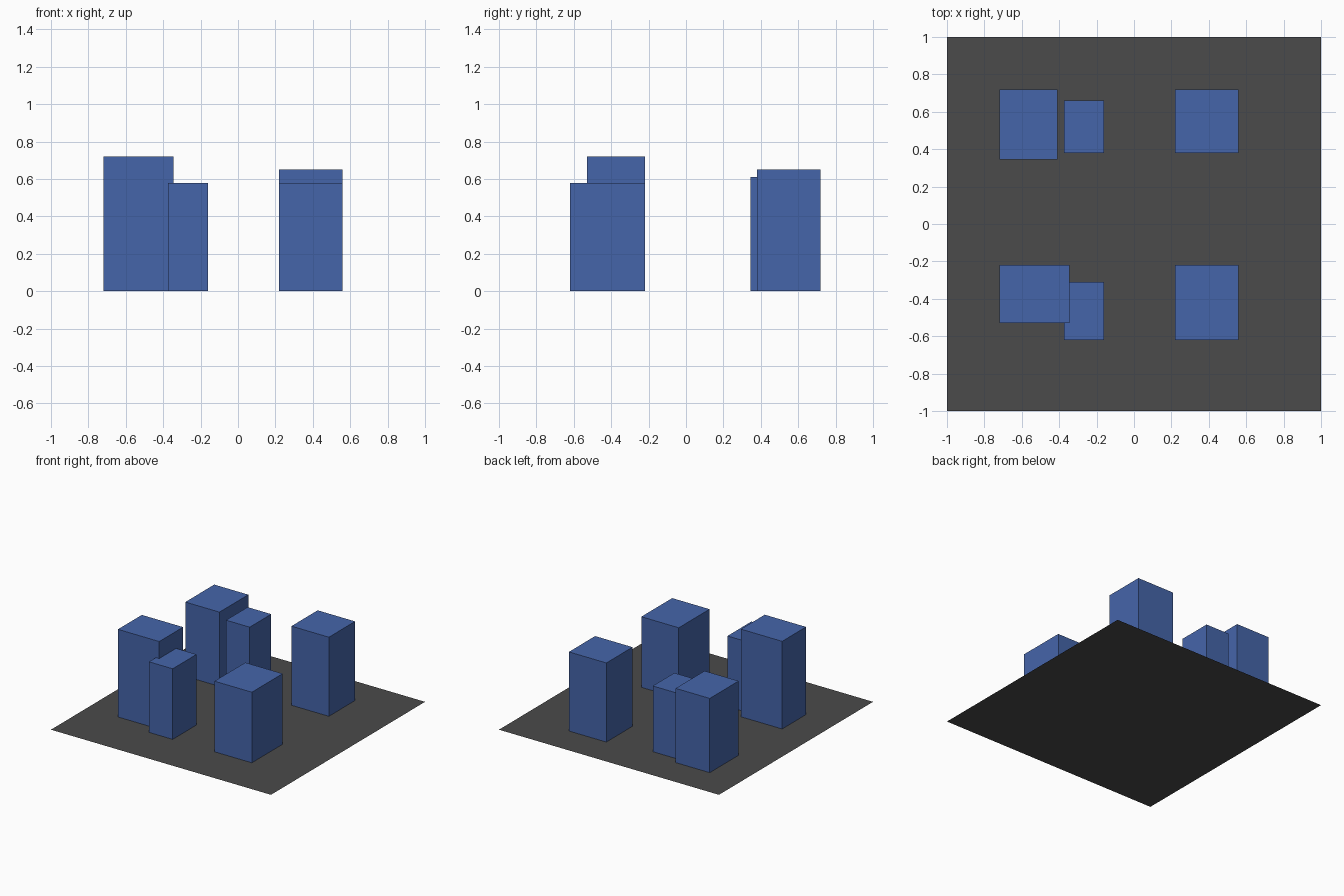
import bpy
import bmesh

if "Cube" in bpy.data.objects:
    bpy.data.objects.remove(bpy.data.objects["Cube"])


def material(name, color):
    mat = bpy.data.materials.new(name)
    mat.diffuse_color = color
    mat.use_nodes = True
    mat.node_tree.nodes["Principled BSDF"].inputs["Base Color"].default_value = mat.diffuse_color
    return mat


def add_object(name, bm, mat):
    mesh = bpy.data.meshes.new(name)
    bm.to_mesh(mesh)
    bm.free()
    mesh.materials.append(mat)
    obj = bpy.data.objects.new(name, mesh)
    bpy.context.collection.objects.link(obj)
    return obj


def block(name, x0, x1, y0, y1, height, mat):
    """Box standing on the ground, open underneath where the ground closes it."""
    bm = bmesh.new()
    bmesh.ops.create_cube(bm, size=1)
    for v in bm.verts:
        v.co = (x1 if v.co.x > 0 else x0,
                y1 if v.co.y > 0 else y0,
                height if v.co.z > 0 else 0)
    bm.normal_update()
    bottom = [f for f in bm.faces if f.normal.z < -0.5]
    bmesh.ops.delete(bm, geom=bottom, context='FACES_ONLY')
    return add_object(name, bm, mat)


grey = material("dark_grey", (0.07, 0.07, 0.07, 1))
blue = material("blue", (0.06, 0.13, 0.40, 1))

# Flat ground sheet
bm = bmesh.new()
bmesh.ops.create_grid(bm, x_segments=1, y_segments=1, size=1)
add_object("ground_sheet", bm, grey)

# Tower blocks: x range, y range, height
towers = {
    "back_left_tower": (-0.72, -0.41, 0.345, 0.72, 0.61),
    "back_left_annex": (-0.375, -0.16, 0.38, 0.66, 0.54),
    "back_right_tower": (0.22, 0.56, 0.38, 0.72, 0.65),
    "front_left_tower": (-0.72, -0.345, -0.53, -0.22, 0.72),
    "front_left_annex": (-0.375, -0.16, -0.62, -0.31, 0.58),
    "front_right_tower": (0.22, 0.56, -0.62, -0.22, 0.58),
}
for name, dims in towers.items():
    block(name, *dims, blue)
